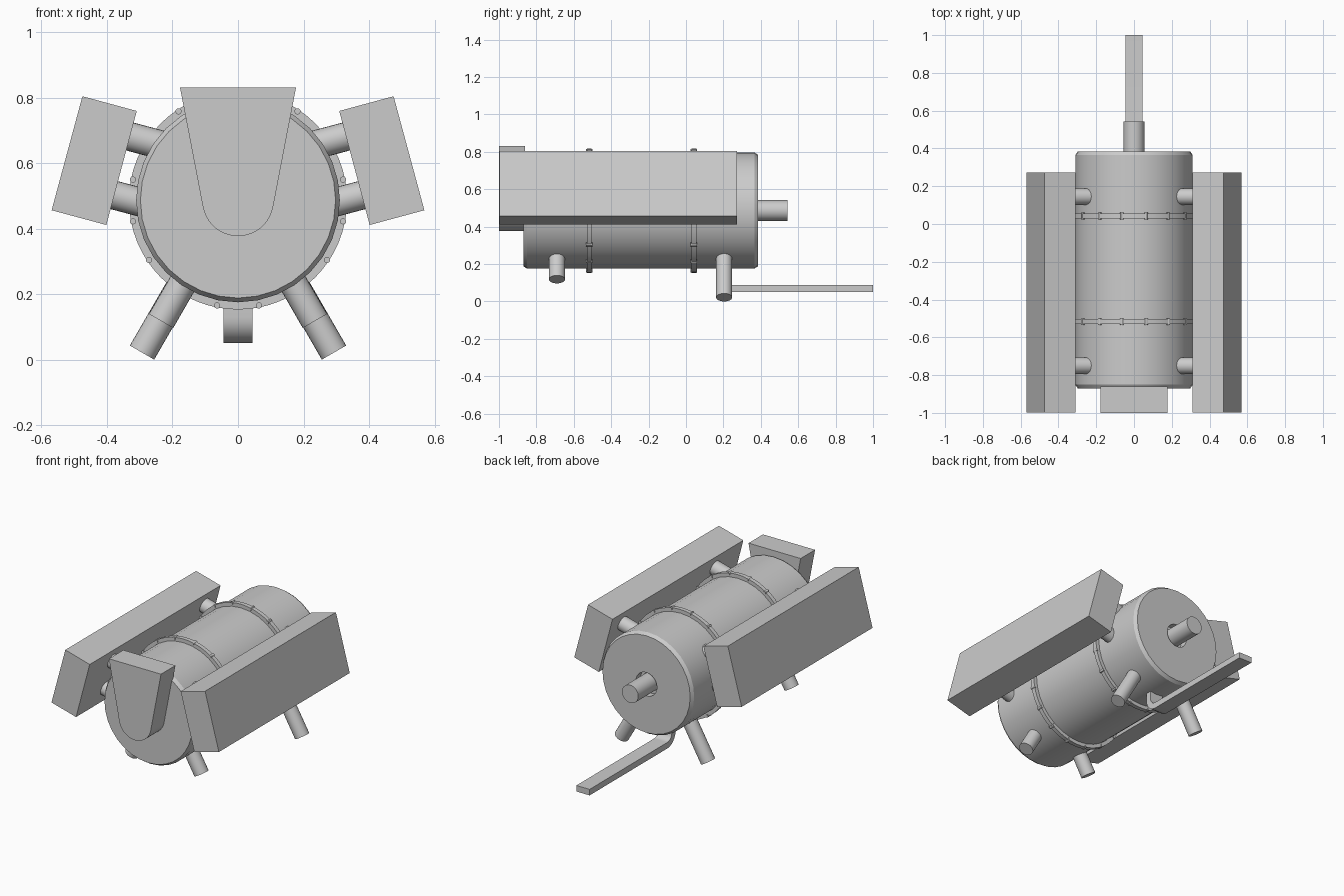
import bpy, bmesh
from math import sin, cos, pi, radians
from mathutils import Vector

if "Cube" in bpy.data.objects:
    bpy.data.objects.remove(bpy.data.objects["Cube"])

CZ = 0.486  # height of the drum axis


def finish(bm, name, smooth=True):
    bmesh.ops.remove_doubles(bm, verts=bm.verts, dist=1e-6)
    bmesh.ops.recalc_face_normals(bm, faces=bm.faces)
    mesh = bpy.data.meshes.new(name)
    bm.to_mesh(mesh)
    bm.free()
    ob = bpy.data.objects.new(name, mesh)
    bpy.context.collection.objects.link(ob)
    if smooth:
        bpy.ops.object.select_all(action='DESELECT')
        ob.select_set(True)
        bpy.context.view_layer.objects.active = ob
        bpy.ops.object.shade_smooth_by_angle(angle=radians(30))
    return ob


def rod(name, a, b, r, segs=24):
    """Cylinder between two points."""
    a, b = Vector(a), Vector(b)
    bm = bmesh.new()
    bmesh.ops.create_cone(bm, cap_ends=True, segments=segs, radius1=r, radius2=r, depth=(b - a).length)
    ob = finish(bm, name)
    ob.location = (a + b) / 2
    ob.rotation_mode = 'QUATERNION'
    ob.rotation_quaternion = (b - a).to_track_quat('Z', 'Y')
    return ob


def lathe(name, profile, segs):
    """Revolve (radius, y) points around the drum axis."""
    bm = bmesh.new()
    vs = [bm.verts.new((r, y, CZ)) for r, y in profile]
    es = [bm.edges.new(p) for p in zip(vs, vs[1:])]
    bmesh.ops.spin(bm, geom=vs + es, cent=(0, 0, CZ), axis=(0, 1, 0),
                   angle=2 * pi, steps=segs, use_merge=True)
    return finish(bm, name)


def extrude(name, points, vec, smooth=False):
    """Solid from a planar outline pushed along vec."""
    bm = bmesh.new()
    face = bm.faces.new([bm.verts.new(p) for p in points])
    new = bmesh.ops.extrude_face_region(bm, geom=[face], use_keep_orig=True)['geom']
    bmesh.ops.translate(bm, vec=vec, verts=[v for v in new if isinstance(v, bmesh.types.BMVert)])
    return finish(bm, name, smooth)


# Main drum with chamfered rims and a recess in the back for the shaft
lathe("drum", [(0, -0.87), (0.298, -0.87), (0.311, -0.85), (0.311, 0.365), (0.298, 0.385),
               (0.072, 0.385), (0.072, 0.34), (0, 0.34)], 32)
rod("rear_shaft", (0, 0.33, CZ), (0, 0.542, CZ), 0.055, 32)

# Bolted flange rings
for i, y in enumerate((-0.517, 0.042)):
    lathe(f"flange_{i}", [(0.30, y - 0.013), (0.333, y - 0.013), (0.333, y + 0.013),
                          (0.30, y + 0.013), (0.30, y - 0.013)], 64)
    for k in range(16):
        t = (k + 0.5) * pi / 8
        x, z = 0.327 * cos(t), CZ + 0.327 * sin(t)
        rod(f"flange_bolt_{i}_{k}", (x, y - 0.018, z), (x, y + 0.018, z), 0.0095, 12)

# Front plate: rounded bottom, flaring towards the top
arc = [(0.109 * cos(a), CZ + 0.109 * sin(a))
       for a in (radians(191 - 11 + 11 + 158 * k / 20) for k in range(21))]
outline = [(0.177, 0.83), (-0.177, 0.83)] + arc
extrude("front_plate", [(x, -1.0, z) for x, z in outline], (0, 0.14, 0), True)

for s, side in ((1, "right"), (-1, "left")):
    # Tilted side box
    box = [(0.475, 0.804), (0.569, 0.456), (0.402, 0.411), (0.309, 0.759)]
    extrude(f"side_box_{side}", [(s * x, -0.998, z) for x, z in box], (0, 1.27, 0))
    # Struts joining the box to the drum
    for j, y in enumerate((-0.75, 0.145)):
        for lvl, x, z in (("upper", 0.326, 0.68), ("lower", 0.381, 0.503)):
            rod(f"strut_{lvl}_{side}_{j}", (s * (x - 0.17), y, z - 0.0456),
                (s * (x + 0.03), y, z + 0.008), 0.044)
    # Splayed legs, shorter at the front
    for name, y, x, z in (("front_leg", -0.69, 0.235, 0.118), ("back_leg", 0.204, 0.293, 0.0215)):
        rod(f"{name}_{side}", (s * x, y, z), (s * 0.135, y, z + (x - 0.135) * 1.732), 0.043)

# Bent flat arm running out behind, below the drum
W, T, Y0, R = 0.045, 0.037, 0.165, 0.08
bend = [pi + k * pi / 2 / 8 for k in range(9)]
cy, cz = Y0 + R, 0.05 + R
side_profile = [(Y0, 0.22)] + [(cy + R * cos(a), cz + R * sin(a)) for a in bend]
side_profile += [(1.0, 0.05), (1.0, 0.05 + T)]
side_profile += [(cy + (R - T) * cos(a), cz + (R - T) * sin(a)) for a in reversed(bend)]
side_profile += [(Y0 + T, 0.22)]
extrude("tail_arm", [(-W, y, z) for y, z in side_profile], (2 * W, 0, 0), True)
